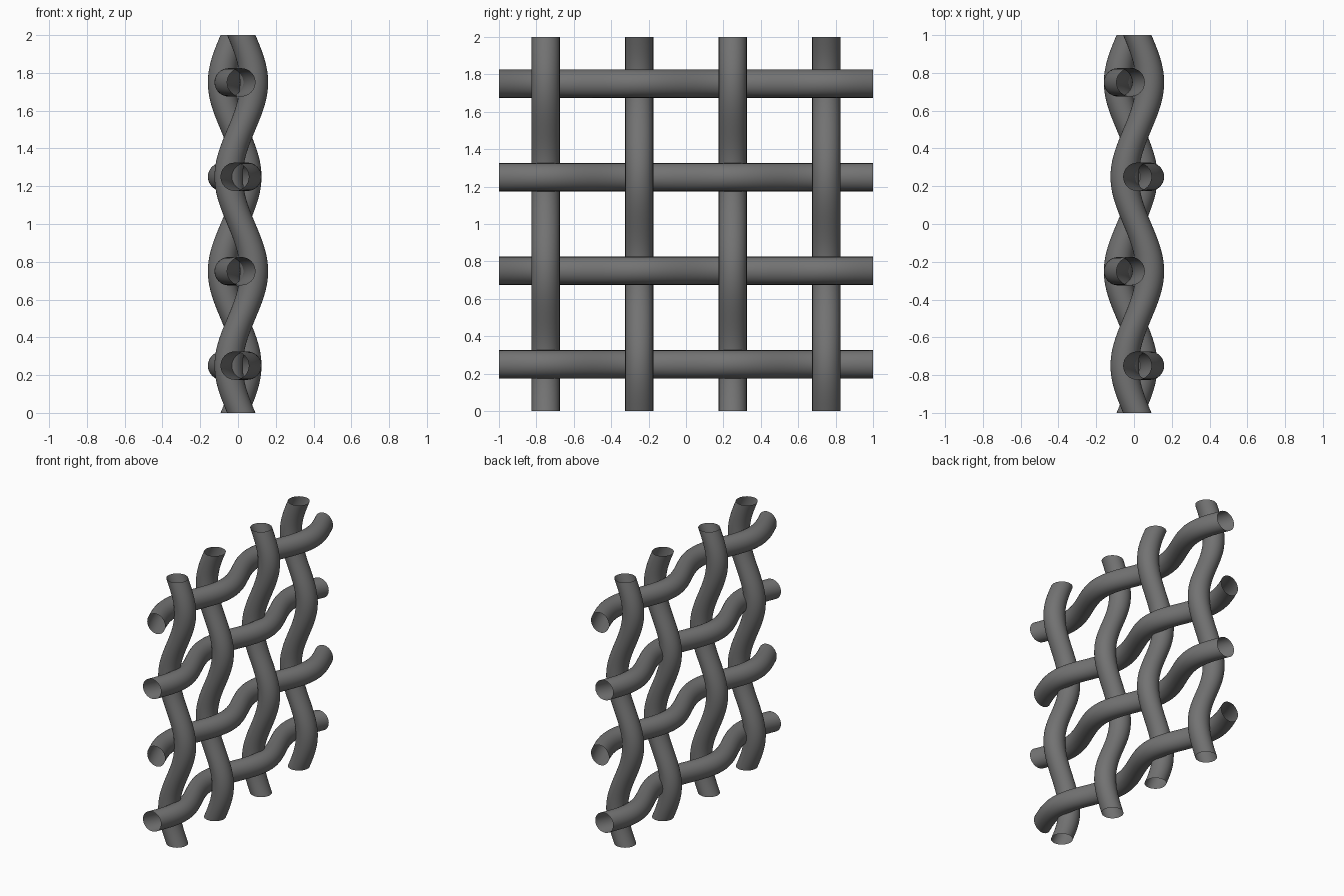
import bpy
import bmesh
from math import sin, cos, pi

if "Cube" in bpy.data.objects:
    bpy.data.objects.remove(bpy.data.objects["Cube"], do_unlink=True)

RADIUS = 0.075
WAVE = 0.067      # swing of each strand to either side
OFFSET = 0.0175   # each strand leans towards its outer crest
SIDES = 32
STEPS = 96

steel = bpy.data.materials.new("dark grey steel")
steel.use_nodes = True
grey = (0.17, 0.17, 0.17, 1)
steel.diffuse_color = grey
steel.node_tree.nodes["Principled BSDF"].inputs["Base Color"].default_value = grey


def strand(name, position, side, upright):
    """Open wavy tube, two units long, cut square at both ends."""
    bm = bmesh.new()
    rings = []
    for i in range(STEPS + 1):
        along = -1 + 2 * i / STEPS
        centre = side * (OFFSET + WAVE * cos(2 * pi * (along - 0.75)))
        ring = []
        for k in range(SIDES):
            a = 2 * pi * k / SIDES
            x = centre + RADIUS * cos(a)
            across = RADIUS * sin(a)
            if upright:
                co = (x, position + across, along + 1)
            else:
                co = (x, along, position - across)
            ring.append(bm.verts.new(co))
        rings.append(ring)
    for low, high in zip(rings, rings[1:]):
        for k in range(SIDES):
            n = (k + 1) % SIDES
            face = bm.faces.new((low[k], low[n], high[n], high[k]))
            face.smooth = True
    mesh = bpy.data.meshes.new(name)
    bm.to_mesh(mesh)
    bm.free()
    mesh.materials.append(steel)
    bpy.context.collection.objects.link(bpy.data.objects.new(name, mesh))


# Woven mesh: alternate strands wave in opposite directions
for i in range(4):
    side = 1 if i % 2 == 0 else -1
    strand(f"upright_strand_{i + 1}", -0.75 + 0.5 * i, side, True)
    strand(f"level_strand_{i + 1}", 0.25 + 0.5 * i, -side, False)
